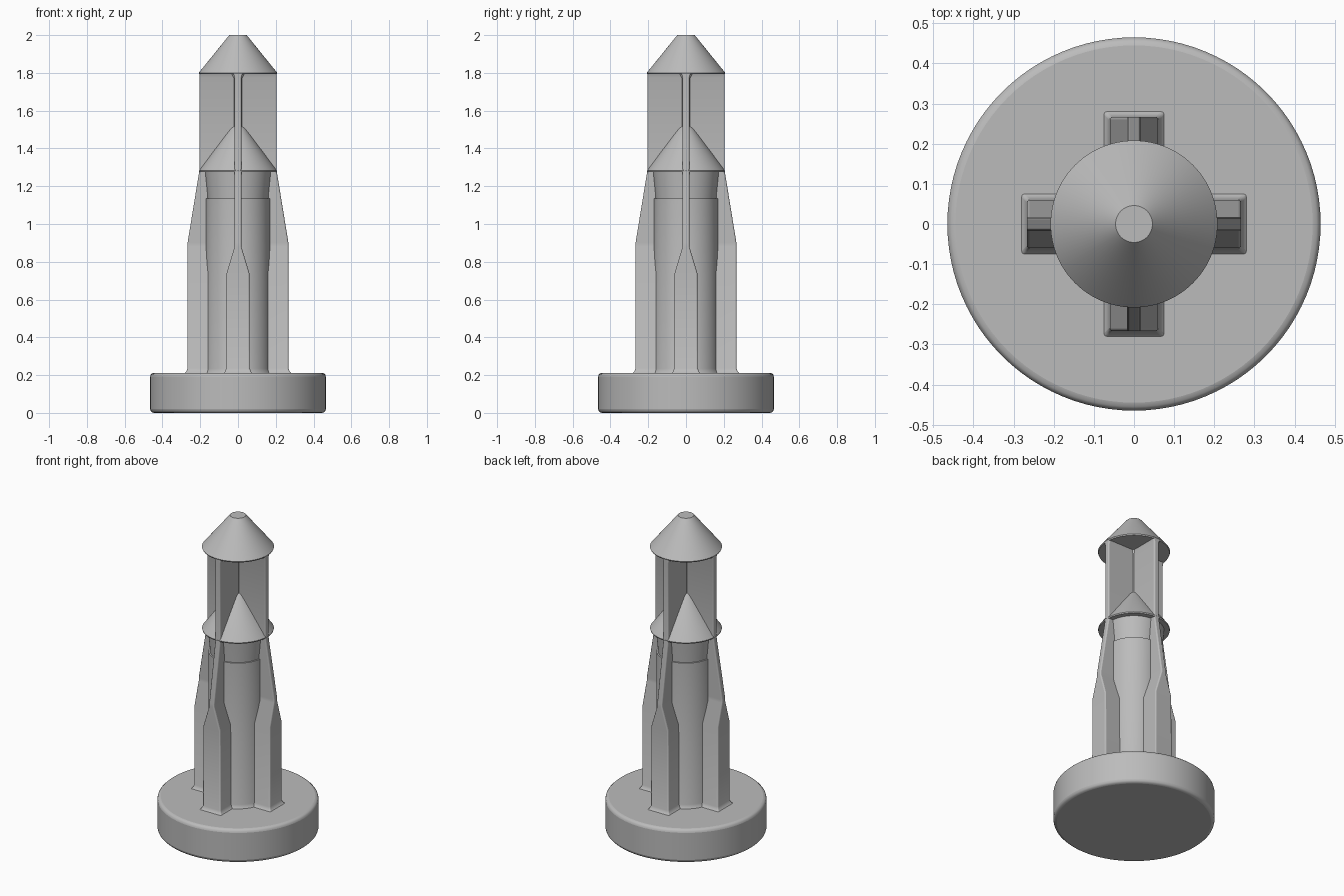
import bpy, bmesh, math

cube = bpy.data.objects.get("Cube")
if cube:
    bpy.data.objects.remove(cube)

grey = bpy.data.materials.new("plain_grey")
grey.use_nodes = True
grey.diffuse_color = (0.5, 0.5, 0.5, 1)
grey.node_tree.nodes["Principled BSDF"].inputs["Base Color"].default_value = (0.5, 0.5, 0.5, 1)


def loft(name, rings, bevel=0.0):
    """Join successive rings of points into a closed solid."""
    bm = bmesh.new()
    loops = [[bm.verts.new(p) for p in ring] for ring in rings]
    n = len(loops[0])
    for low, high in zip(loops, loops[1:]):
        for i in range(n):
            j = (i + 1) % n
            bm.faces.new((low[i], low[j], high[j], high[i]))
    bm.faces.new(loops[0][::-1])
    bm.faces.new(loops[-1])
    bmesh.ops.recalc_face_normals(bm, faces=bm.faces)
    mesh = bpy.data.meshes.new(name)
    bm.to_mesh(mesh)
    bm.free()
    obj = bpy.data.objects.new(name, mesh)
    bpy.context.collection.objects.link(obj)
    mesh.materials.append(grey)
    if bevel:
        mod = obj.modifiers.new("rounded_edges", "BEVEL")
        mod.width, mod.segments = bevel, 3
        mod.limit_method, mod.angle_limit = "ANGLE", math.radians(40)
    bpy.ops.object.select_all(action="DESELECT")
    obj.select_set(True)
    bpy.context.view_layer.objects.active = obj
    bpy.ops.object.shade_smooth_by_angle(angle=math.radians(30))
    return obj


def turned(name, profile, sides=96, bevel=0.0):
    """Round solid from (radius, height) pairs."""
    angles = [math.tau * i / sides for i in range(sides)]
    return loft(name, [[(r * math.cos(a), r * math.sin(a), z) for a in angles]
                       for r, z in profile], bevel)


# Round foot and central column
turned("base_disc", [(0.465, 0), (0.465, 0.212)], bevel=0.02)
turned("column", [(0.185, 0.205), (0.176, 0.217), (0.17, 0.235), (0.17, 1.135)])
turned("neck", [(0.16, 1.12), (0.162, 1.15), (0.176, 1.29)])

# Lower cone, slim core and nose cone
turned("lower_cone", [(0.205, 1.275), (0.207, 1.282), (0.045, 1.5), (0.03, 1.515)])
turned("core", [(0.028, 1.45), (0.028, 1.77), (0.05, 1.81)], sides=16)
turned("nose_cone", [(0.205, 1.793), (0.208, 1.8), (0.056, 1.988), (0.046, 2.0)])

# Four buttresses that narrow into thin fins; (height, half width, reach)
sections = [(0.205, 0.082, 0.287), (0.217, 0.07, 0.275), (0.235, 0.062, 0.267),
            (0.74, 0.06, 0.267), (0.88, 0.018, 0.267), (0.9, 0.018, 0.267),
            (1.28, 0.018, 0.205), (1.775, 0.018, 0.205), (1.8, 0.026, 0.205)]
for k, side in enumerate(("left", "back", "right", "front")):
    fin = loft(side + "_buttress_fin",
               [[(0, -w, z), (x, -w, z), (x, w, z), (0, w, z)] for z, w, x in sections],
               bevel=0.007)
    fin.rotation_euler.z = k * math.pi / 2
